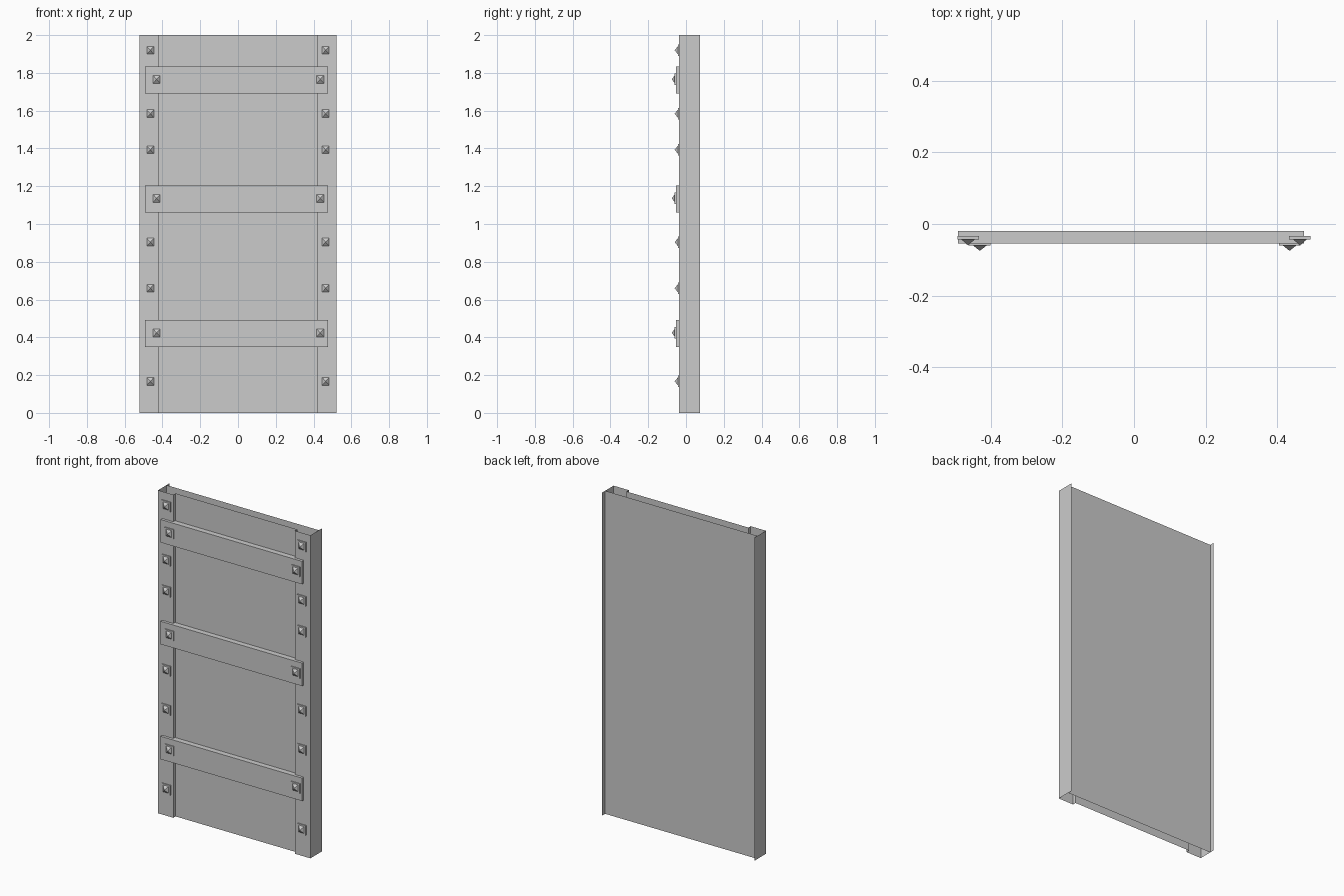
import bpy
import bmesh

cube = bpy.data.objects.get("Cube")
if cube:
    bpy.data.objects.remove(cube, do_unlink=True)

GREY = (0.6, 0.6, 0.6, 1.0)
metal = bpy.data.materials.new("plain_grey_metal")
metal.use_nodes = True
metal.diffuse_color = GREY
metal.node_tree.nodes["Principled BSDF"].inputs["Base Color"].default_value = GREY

HEIGHT = 2.0
FLANGE_Y = -0.037
BAR_FRONT = -0.054


def finish(name, bm):
    mesh = bpy.data.meshes.new(name)
    bm.to_mesh(mesh)
    bm.free()
    mesh.materials.append(metal)
    obj = bpy.data.objects.new(name, mesh)
    bpy.context.collection.objects.link(obj)
    return obj


def sheet(name, profile):
    """Folded thin sheet: an open plan profile pulled up to full height."""
    bm = bmesh.new()
    low = [bm.verts.new((x, y, 0)) for x, y in profile]
    high = [bm.verts.new((x, y, HEIGHT)) for x, y in profile]
    for i in range(len(profile) - 1):
        bm.faces.new((low[i], low[i + 1], high[i + 1], high[i]))
    return finish(name, bm)


def add_box(bm, x0, x1, y0, y1, z0, z1):
    verts = bmesh.ops.create_cube(bm, size=1)["verts"]
    for v in verts:
        v.co = (x1 if v.co.x > 0 else x0,
                y1 if v.co.y > 0 else y0,
                z1 if v.co.z > 0 else z0)


def rivet(name, x, z, y, plate, tip):
    """Square washer with a pyramid head pointing forward."""
    bm = bmesh.new()
    half = 0.03
    add_box(bm, x - half, x + half, y - plate, y + 0.003, z - half, z + half)
    w, h = 0.019, 0.021
    base = [bm.verts.new((x + sx * w, y - plate, z + sz * h))
            for sx, sz in ((-1, -1), (1, -1), (1, 1), (-1, 1))]
    apex = bm.verts.new((x, tip, z))
    for i in range(4):
        bm.faces.new((base[i], base[(i + 1) % 4], apex))
    return finish(name, bm)


# Folded front: side walls, flanges, and the recessed panel between them
half_profile = [(0.522, 0.075), (0.522, FLANGE_Y), (0.417, FLANGE_Y), (0.417, -0.015)]
mirrored = [(-x, y) for x, y in half_profile]
sheet("folded_front_panel", mirrored + half_profile[::-1])

# Flat back panel set between the side walls
sheet("back_panel", [(0.522, 0.046), (-0.522, 0.046)])

# Cross bars, each with a rivet at both ends
for n, z in enumerate((0.42, 1.132, 1.762)):
    bm = bmesh.new()
    add_box(bm, -0.492, 0.476, BAR_FRONT, -0.02, z - 0.071, z + 0.071)
    finish(f"cross_bar_{n + 1}", bm)
    for side, x in (("right", -0.431), ("left", 0.435)):
        rivet(f"bar_rivet_{side}_{n + 1}", x, z + 0.004, BAR_FRONT, 0.006, -0.075)

# Rivets down both flanges
for n, z in enumerate((0.167, 0.66, 0.904, 1.393, 1.584, 1.92)):
    for side, x in (("right", -0.464), ("left", 0.464)):
        rivet(f"flange_rivet_{side}_{n + 1}", x, z, FLANGE_Y, 0.006, -0.06)
